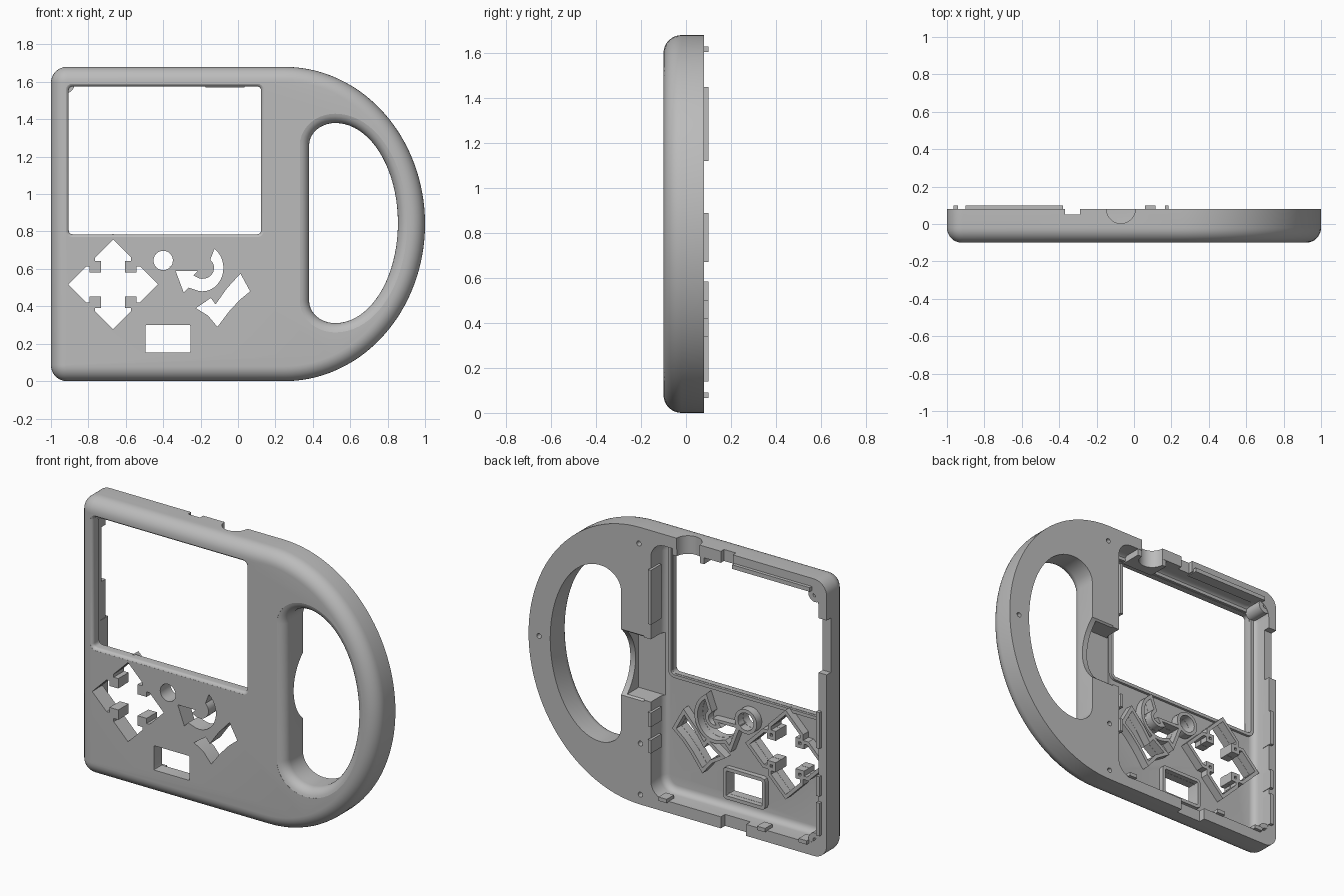
import bpy, bmesh, math
from mathutils import Matrix

cube = bpy.data.objects.get("Cube")
if cube:
    bpy.data.objects.remove(cube)

grey = bpy.data.materials.new("plain grey")
grey.use_nodes = True
grey.diffuse_color = (0.5, 0.5, 0.5, 1)
grey.node_tree.nodes["Principled BSDF"].inputs["Base Color"].default_value = (0.5, 0.5, 0.5, 1)


def finish(name, bm):
    bmesh.ops.recalc_face_normals(bm, faces=bm.faces[:])
    mesh = bpy.data.meshes.new(name)
    bm.to_mesh(mesh)
    bm.free()
    mesh.materials.append(grey)
    obj = bpy.data.objects.new(name, mesh)
    bpy.context.collection.objects.link(obj)
    return obj


def arc(cx, cz, rx, rz, a0, a1, n):
    angles = [math.radians(a0 + (a1 - a0) * i / n) for i in range(n + 1)]
    return [(cx + rx * math.cos(a), cz + rz * math.sin(a)) for a in angles]


def circle(cx, cz, r, n=24):
    return arc(cx, cz, r, r, 0, 360, n)[:-1]


def round_rect(x0, x1, z0, z1, r, n=6):
    return (arc(x1 - r, z0 + r, r, r, -90, 0, n) + arc(x1 - r, z1 - r, r, r, 0, 90, n)
            + arc(x0 + r, z1 - r, r, r, 90, 180, n) + arc(x0 + r, z0 + r, r, r, 180, 270, n))


def offset(pts, d):
    """Grow a closed outline by d with mitred corners."""
    n = len(pts)
    area = sum(pts[i - 1][0] * pts[i][1] - pts[i][0] * pts[i - 1][1] for i in range(n))
    sign = 1 if area > 0 else -1

    def normal(p, q):
        dx, dz = q[0] - p[0], q[1] - p[1]
        length = math.hypot(dx, dz) or 1
        return sign * dz / length, -sign * dx / length

    out = []
    for i, p in enumerate(pts):
        a, b = normal(pts[i - 1], p), normal(p, pts[(i + 1) % n])
        k = d / max(1 + a[0] * b[0] + a[1] * b[1], 0.4)
        out.append((p[0] + k * (a[0] + b[0]), p[1] + k * (a[1] + b[1])))
    return out


def loft(name, pts, levels, ring=False):
    """Stack copies of an outline along y; each level is (y, growth)."""
    bm = bmesh.new()
    rows = [[bm.verts.new((x, y, z)) for x, z in offset(pts, d)] for y, d in levels]
    pairs = list(zip(rows, rows[1:]))
    if ring:
        pairs.append((rows[-1], rows[0]))
    else:
        bm.faces.new(rows[0])
        bm.faces.new(rows[-1])
    n = len(pts)
    for lo, hi in pairs:
        for i in range(n):
            j = (i + 1) % n
            bm.faces.new((lo[i], lo[j], hi[j], hi[i]))
    return finish(name, bm)


def box(name, x0, x1, y0, y1, z0, z1):
    return loft(name, [(x0, z0), (x1, z0), (x1, z1), (x0, z1)], [(y0, 0), (y1, 0)])


def cylinder(name, centre, r, depth, axis):
    bm = bmesh.new()
    turn = Matrix.Rotation(math.pi / 2, 4, 'Y') if axis == 'X' else Matrix()
    bmesh.ops.create_cone(bm, cap_ends=True, segments=48, radius1=r, radius2=r, depth=depth,
                          matrix=Matrix.Translation(centre) @ turn)
    return finish(name, bm)


def cut(targets, cutters):
    for target in targets:
        bpy.context.view_layer.objects.active = target
        for cutter in cutters:
            mod = target.modifiers.new("cut", 'BOOLEAN')
            mod.operation = 'DIFFERENCE'
            mod.solver = 'EXACT'
            mod.object = cutter
            bpy.ops.object.modifier_apply(modifier=mod.name)
    for cutter in cutters:
        bpy.data.objects.remove(cutter)


def fillet(y, r, last, steps, sign):
    """Quarter-round levels towards the front, growing or shrinking."""
    turns = [math.radians(last * i / steps) for i in range(steps + 1)]
    return [(y - r * math.sin(t), sign * r * (1 - math.cos(t))) for t in turns]


# D-shaped housing with a rounded front edge
outline = (arc(0.25, 0.84, 0.75, 0.84, -90, 90, 56)
           + arc(-0.915, 1.595, 0.085, 0.085, 90, 180, 8)
           + arc(-0.915, 0.085, 0.085, 0.085, 180, 270, 8))
housing = loft("housing", outline, [(0.08, 0)] + fillet(-0.02, 0.08, 90, 8, -1))

# Handle opening and screen window, both flared at the front
grip = (arc(0.52, 0.845, 0.335, 0.535, -90, 90, 40)
        + arc(0.52, 1.26, 0.14, 0.12, 90, 180, 10)[1:]
        + arc(0.52, 0.43, 0.14, 0.12, 180, 270, 10)[:-1])
flare = fillet(-0.04, 0.06, 80, 6, 1)
grip_cut = loft("grip_cutter", grip, [(0.2, 0)] + flare + [(-0.15, flare[-1][1])])
screen = round_rect(-0.905, 0.123, 0.785, 1.575, 0.02, 4)
flare = fillet(-0.08, 0.02, 75, 4, 1)
screen_cut = loft("screen_cutter", screen, [(0.07, 0)] + flare + [(-0.15, flare[-1][1])])

# Hollow back of the device half, with a rounded floor edge
cavity = round_rect(-0.945, 0.18, 0.07, 1.61, 0.09)
cavity_cut = loft("cavity_cutter", cavity, [(0.2, 0)] + fillet(-0.01, 0.04, 90, 5, -1))
cut([housing], [cavity_cut, grip_cut, screen_cut])

# Button shapes
quarter = [(0, .24), (.096, .144), (.096, .125), (.065, .125),
           (.065, .065), (.125, .065), (.125, .096), (.144, .096)]
cross = []
for turn in range(4):
    c, s = round(math.cos(turn * math.pi / 2)), round(math.sin(turn * math.pi / 2))
    cross += [(-0.668 + c * x + s * z, 0.517 - s * x + c * z) for x, z in quarter]
back_arrow = (arc(-0.19, 0.605, 0.112, 0.125, 55, -110, 18)
              + [(-0.265, 0.5), (-0.29, 0.473), (-0.334, 0.59), (-0.215, 0.59), (-0.24, 0.565)]
              + arc(-0.19, 0.605, 0.062, 0.058, -105, 48, 14))
tick = [(-.225, .39), (-.145, .445), (-.12, .41), (-.06, .495), (.013, .575),
        (.065, .48), (.01, .435), (-.05, .37), (-.11, .29), (-.16, .35)]
buttons = {"cross": cross, "round": circle(-0.4, 0.645, 0.052),
           "back_arrow": back_arrow, "tick": tick,
           "port": round_rect(-0.495, -0.255, 0.152, 0.3, 0.006, 2)}
cut([housing], [loft(n + "_cutter", p, [(-0.2, 0), (0.06, 0)]) for n, p in buttons.items()])

# Guide walls behind the buttons
for name, pts in buttons.items():
    depth = -0.02 if name == "port" else 0.0
    loft(name + "_guide", pts, [(-0.055, 0.022), (depth, 0.022), (depth, 0.001), (-0.055, 0.001)],
         ring=True)

# Low frame behind the screen
loft("screen_frame", screen, [(-0.055, 0.022), (-0.035, 0.022), (-0.035, 0.002), (-0.055, 0.002)],
     ring=True)

# Passage from the hollow into the handle opening
cut([housing], [box("passage_cutter", 0.1, 0.345, -0.04, 0.2, 0.64, 1.02),
                cylinder("strap_cutter", (0.35, 0.257, 0.83), 0.267, 0.25, 'X')])

# Cable notches in the top, side and bottom walls
collar = box("cable_collar", -0.175, 0.035, -0.055, 0.078, 1.57, 1.62)
cut([housing, collar], [cylinder("cable_cutter", (-0.07, 0.08, 1.63), 0.077, 0.3, 'Z')])
cut([housing], [box("top_notch_cutter", -0.37, -0.29, 0.05, 0.2, 1.55, 1.75),
                box("side_notch_cutter", -1.1, -0.9, 0.04, 0.2, 1.12, 1.45),
                box("bottom_notch_cutter", -0.46, -0.29, 0.04, 0.2, -0.1, 0.1)])

# Screw holes in the solid back
holes = [(0.26, 1.58), (0.93, 0.84), (0.25, 0.37), (0.25, 0.06)]
cut([housing], [loft("screw_cutter", circle(x, z, 0.015, 16), [(0.02, 0), (0.2, 0)])
                for x, z in holes])

# Corner screw posts
for name, z in (("upper_post", 1.585), ("lower_post", 0.095)):
    loft(name, circle(-0.92, z, 0.015, 20),
         [(-0.045, 0.03), (0.078, 0.03), (0.078, 0), (-0.045, 0)], ring=True)

# Locating lips along the rim
for z0, z1 in ((0.14, 0.34), (0.38, 0.5), (0.67, 0.89)):
    box("left_wall_lip", -0.965, -0.942, 0.03, 0.1, z0, z1)
for z0, z1 in ((0.34, 0.42), (0.5, 0.585), (1.12, 1.45)):
    box("inner_wall_lip", 0.165, 0.185, 0.0, 0.1, z0, z1)
box("top_lip", -0.9, -0.38, 0.03, 0.1, 1.605, 1.63)
for x in (-0.88, -0.6, 0.06):
    box("bottom_lip", x, x + 0.055, 0.03, 0.1, 0.067, 0.09)

# Smooth curves, sharp edges
for obj in bpy.context.scene.objects:
    obj.select_set(obj.type == 'MESH')
bpy.context.view_layer.objects.active = housing
bpy.ops.object.shade_smooth_by_angle(angle=math.radians(30))
